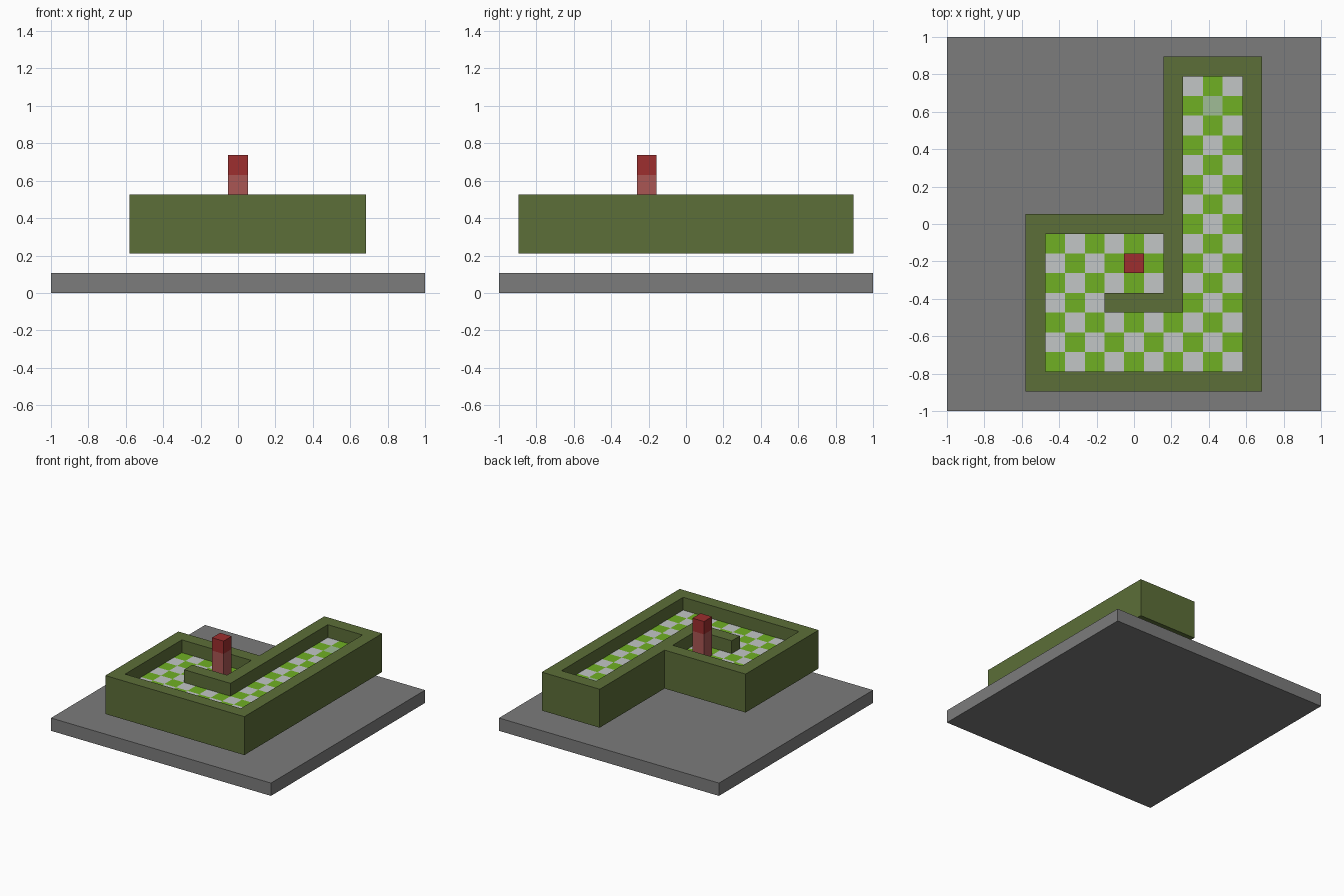
import bpy
import bmesh

cube = bpy.data.objects.get("Cube")
if cube:
    bpy.data.objects.remove(cube, do_unlink=True)

U = 2 / 19  # one block


def material(name, r, g, b):
    """Flat colour from 8-bit display values, stored as linear."""
    def linear(c):
        c /= 255
        return c / 12.92 if c <= 0.04045 else ((c + 0.055) / 1.055) ** 2.4
    colour = (linear(r), linear(g), linear(b), 1)
    mat = bpy.data.materials.new(name)
    mat.use_nodes = True
    mat.diffuse_color = colour
    bsdf = next(n for n in mat.node_tree.nodes if n.type == 'BSDF_PRINCIPLED')
    bsdf.inputs["Base Color"].default_value = colour
    return mat


GREY = material("stone_grey", 124, 124, 124)
OLIVE = material("olive_green", 92, 110, 56)
GREEN = material("tile_green", 112, 176, 36)
PALE = material("tile_light_grey", 194, 198, 198)
GOAL = material("tile_pale_green", 160, 188, 150)
DARK_RED = material("dark_red", 157, 46, 46)
DUSTY_RED = material("dusty_red", 170, 86, 84)


def rect(x0, x1, y0, y1):
    """Block cells covered by an inclusive rectangle."""
    return {(x, y) for x in range(x0, x1 + 1) for y in range(y0, y1 + 1)}


def slab(name, cells, bottom, top, mats, rule=lambda x, y: 0):
    """Solid slab over a set of cells, coloured cell by cell."""
    bm = bmesh.new()
    for x, y in sorted(cells):
        corners = ((-.5, -.5), (.5, -.5), (.5, .5), (-.5, .5))
        face = bm.faces.new([bm.verts.new(((x + a) * U, (y + b) * U, top * U))
                             for a, b in corners])
        face.material_index = rule(x, y)
    bmesh.ops.remove_doubles(bm, verts=bm.verts, dist=U / 100)
    mesh = bpy.data.meshes.new(name)
    bm.to_mesh(mesh)
    bm.free()
    for mat in mats:
        mesh.materials.append(mat)
    obj = bpy.data.objects.new(name, mesh)
    bpy.context.collection.objects.link(obj)
    solid = obj.modifiers.new("Thickness", 'SOLIDIFY')
    solid.thickness = (top - bottom) * U
    solid.offset = -1
    return obj


def box(name, x, y, bottom, top, width, mat):
    """Square upright block."""
    bpy.ops.mesh.primitive_cube_add(
        size=1, location=(x * U, y * U, (bottom + top) / 2 * U))
    obj = bpy.context.object
    obj.name = name
    obj.scale = (width * U, width * U, (top - bottom) * U)
    obj.data.materials.append(mat)


# Base plate
box("base_plate", 0, 0, 0, 1, 19, GREY)

# Walls: rooms and corridor footprint, less the open floor
outline = rect(-5, 6, -8, 0) | rect(2, 6, 0, 8)
inner_wall = rect(-1, 2, -4, -4) | rect(2, 2, -4, 0)
open_floor = (rect(-4, 5, -7, -1) | rect(3, 5, -1, 7)) - inner_wall
slab("maze_walls", outline - open_floor, 2, 5, [OLIVE])


# Checkered floor with one goal tile
def tile(x, y):
    if (x, y) == (4, 6):
        return 2
    return (x + y) % 2


slab("checkered_floor", open_floor, 3, 4, [PALE, GREEN, GOAL], tile)

# Standing pillar
box("pillar_body", 0, -2, 4, 6, 1, DUSTY_RED)
box("pillar_head", 0, -2, 6, 7, 1, DARK_RED)
